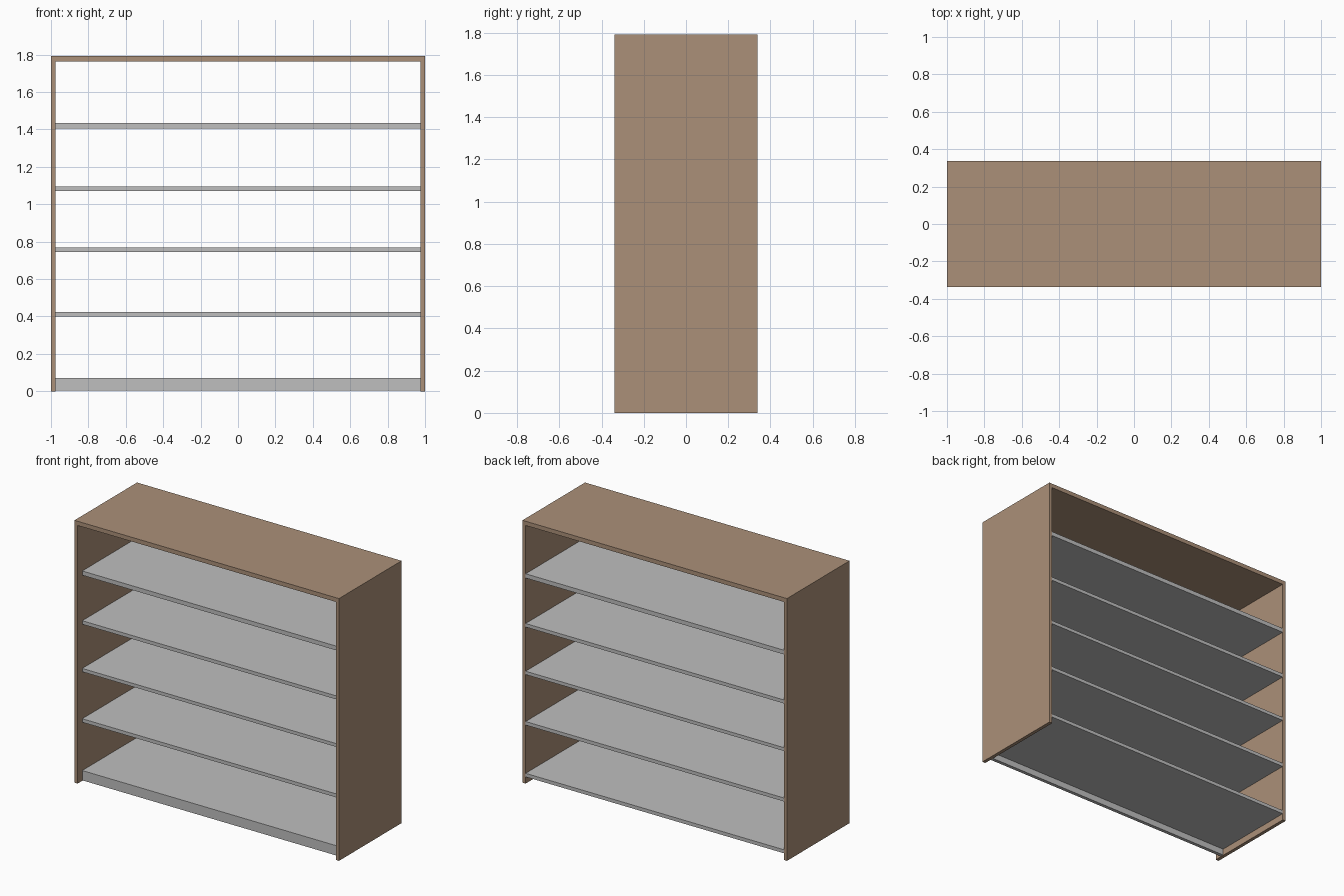
import bpy

if "Cube" in bpy.data.objects:
    bpy.data.objects.remove(bpy.data.objects["Cube"])


def material(name, rgb):
    m = bpy.data.materials.new(name)
    m.diffuse_color = (*rgb, 1.0)
    m.use_nodes = True
    m.node_tree.nodes["Principled BSDF"].inputs["Base Color"].default_value = m.diffuse_color
    return m


wood = material("brown wood", (0.41, 0.28, 0.19))
grey = material("light grey", (0.52, 0.52, 0.52))


def board(name, x, y, z, mat):
    """Box from (min, max) ranges on each axis."""
    bpy.ops.mesh.primitive_cube_add(size=1, location=[(a + b) / 2 for a, b in (x, y, z)])
    ob = bpy.context.object
    ob.name = name
    ob.scale = [b - a for a, b in (x, y, z)]
    bpy.ops.object.transform_apply(location=False, rotation=False, scale=True)
    ob.data.materials.append(mat)
    return ob


HALF_W, DEPTH, HEIGHT = 1.0, 0.338, 1.793
INNER = 0.976            # inner face of the side panels
SHELF_FRONT = -0.288     # shelves are set back from the front, flush at the back

# Carcass: two sides and the top between them
board("left_side", (-HALF_W, -INNER), (-DEPTH, DEPTH), (0, HEIGHT), wood)
board("right_side", (INNER, HALF_W), (-DEPTH, DEPTH), (0, HEIGHT), wood)
board("top_panel", (-INNER, INNER), (-DEPTH, DEPTH), (HEIGHT - 0.029, HEIGHT), wood)

# Shelves, from the bottom up
shelves = [(0.046, 0.07), (0.4, 0.424), (0.745, 0.768), (1.07, 1.094), (1.405, 1.434)]
for i, z in enumerate(shelves):
    board(f"shelf_{i + 1}", (-INNER, INNER), (SHELF_FRONT, DEPTH), z, grey)

# Kickboard under the front edge of the bottom shelf
board("kickboard", (-INNER, INNER), (SHELF_FRONT, SHELF_FRONT + 0.024), (0.003, 0.046), grey)
